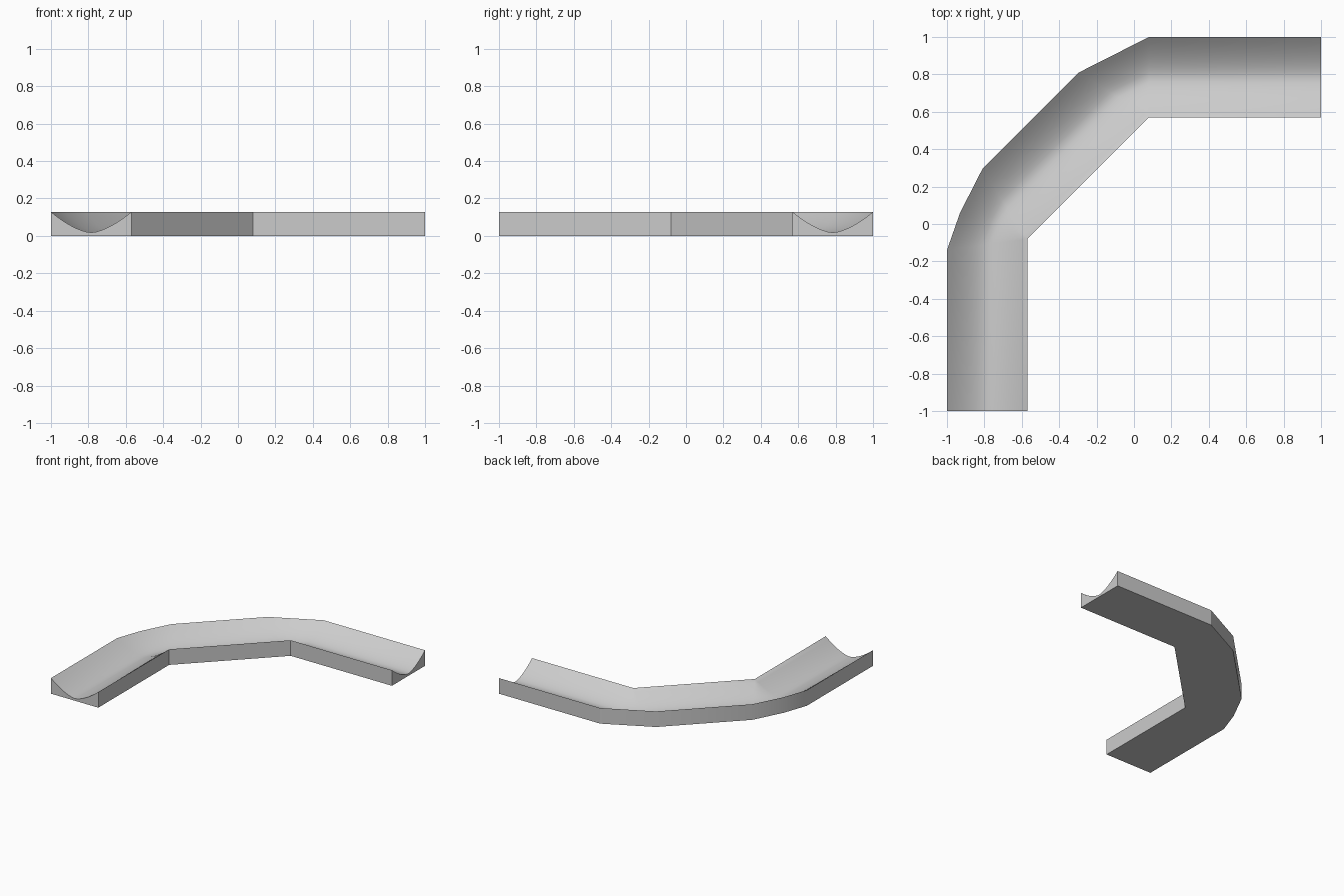
import bpy, bmesh, math
from mathutils import Vector

if "Cube" in bpy.data.objects:
    bpy.data.objects.remove(bpy.data.objects["Cube"])

HEIGHT, DIP, N = 0.128, 0.018, 16

# Stations along the gutter: (outer edge, inner edge); inner corners are fanned
stations = [
    ((-1, -1), (-0.57, -1)),
    ((-1, -0.14), (-0.57, -0.08)),
    ((-0.93, 0.06), (-0.57, -0.08)),
    ((-0.81, 0.295), (-0.57, -0.08)),
    ((-0.295, 0.81), (0.08, 0.57)),
    ((0.08, 1), (0.08, 0.57)),
    ((1, 1), (1, 0.57)),
]


def channel_z(t):
    return DIP + (HEIGHT - DIP) * abs(2 * t - 1) ** 1.6


# Sweep the curved channel section along the stations
bm = bmesh.new()
rings = []
for outer, inner in stations:
    a, b = Vector(outer), Vector(inner)
    ring = [bm.verts.new((*a.lerp(b, i / N), channel_z(i / N))) for i in range(N + 1)]
    ring += [bm.verts.new((*b, 0)), bm.verts.new((*a, 0))]
    rings.append(ring)

for r0, r1 in zip(rings, rings[1:]):
    for i in range(len(r0)):
        j = (i + 1) % len(r0)
        bm.faces.new((r0[i], r0[j], r1[j], r1[i]))

# End caps
bm.faces.new(rings[0])
bm.faces.new(rings[-1][::-1])

# Weld the fanned corners
bmesh.ops.remove_doubles(bm, verts=bm.verts[:], dist=1e-5)
bmesh.ops.recalc_face_normals(bm, faces=bm.faces[:])

mesh = bpy.data.meshes.new("curved_channel")
bm.to_mesh(mesh)
bm.free()
channel = bpy.data.objects.new("curved_channel", mesh)
bpy.context.collection.objects.link(channel)
bpy.context.view_layer.objects.active = channel
channel.select_set(True)
bpy.ops.object.shade_smooth_by_angle(angle=math.radians(20))
